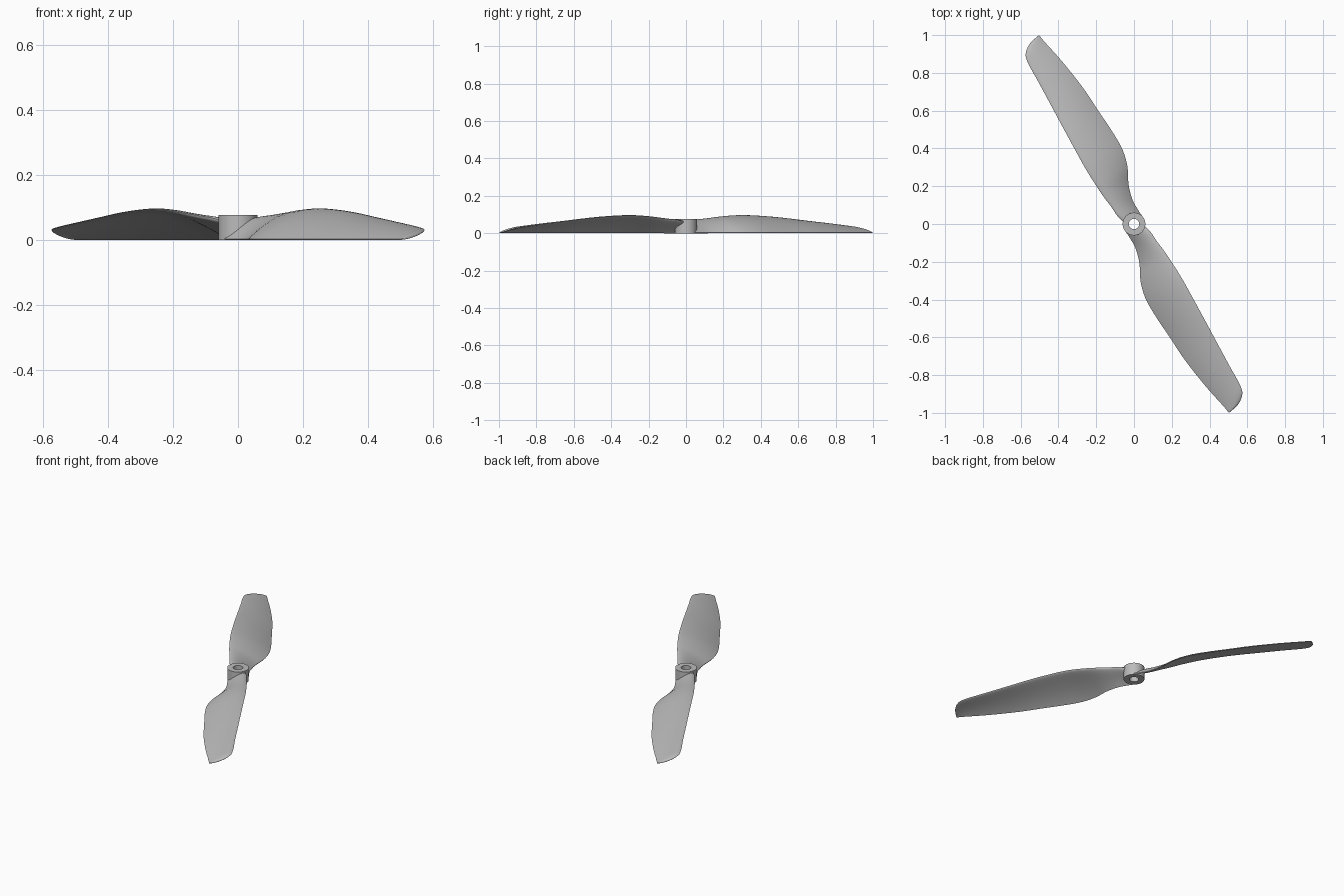
import bpy, bmesh, math
from mathutils import Vector, Matrix

if "Cube" in bpy.data.objects:
    bpy.data.objects.remove(bpy.data.objects["Cube"], do_unlink=True)

grey = bpy.data.materials.new("plain grey")
grey.use_nodes = True
colour = (0.5, 0.5, 0.5, 1)
grey.diffuse_color = colour
grey.node_tree.nodes["Principled BSDF"].inputs["Base Color"].default_value = colour

HUB_RADIUS, HOLE_RADIUS, HUB_HEIGHT = 0.06, 0.027, 0.077
HALF = 12    # points along each side of the blade section
STEPS = 4    # rings between neighbouring stations

# Blade stations: trailing edge x, y, then leading edge x, y, z
STATIONS = [
    (-0.04, -0.045, 0.058, -0.012, 0.068),
    (-0.02, -0.075, 0.09, -0.045, 0.075),
    (0.01, -0.13, 0.12, -0.09, 0.08),
    (0.03, -0.21, 0.165, -0.15, 0.088),
    (0.035, -0.3, 0.205, -0.21, 0.095),
    (0.06, -0.39, 0.255, -0.29, 0.1),
    (0.11, -0.48, 0.305, -0.38, 0.097),
    (0.19, -0.6, 0.365, -0.49, 0.088),
    (0.27, -0.72, 0.435, -0.62, 0.072),
    (0.36, -0.835, 0.505, -0.75, 0.056),
    (0.42, -0.905, 0.555, -0.84, 0.044),
    (0.47, -0.96, 0.574, -0.895, 0.036),
    (0.495, -0.99, 0.555, -0.95, 0.022),
    (0.503, -0.999, 0.515, -0.99, 0.008),
]


def finish(bm, name):
    bmesh.ops.recalc_face_normals(bm, faces=bm.faces)
    mesh = bpy.data.meshes.new(name)
    bm.to_mesh(mesh)
    bm.free()
    mesh.materials.append(grey)
    obj = bpy.data.objects.new(name, mesh)
    bpy.context.collection.objects.link(obj)
    bpy.ops.object.select_all(action="DESELECT")
    obj.select_set(True)
    bpy.context.view_layer.objects.active = obj
    bpy.ops.object.shade_smooth_by_angle(angle=math.radians(40))
    return obj


def bridge(bm, a, b):
    for i in range(len(a)):
        j = (i + 1) % len(a)
        bm.faces.new((a[i], a[j], b[j], b[i]))


def spline(t):
    """Smooth values between stations (Catmull-Rom)."""
    last = len(STATIONS) - 1
    i = min(int(t), last - 1)
    f = t - i
    p, q, r, s = (STATIONS[max(0, min(last, k))] for k in range(i - 1, i + 3))
    return [b + 0.5 * f * (c - a + f * (2 * a - 5 * b + 4 * c - d + f * (3 * (b - c) + d - a)))
            for a, b, c, d in zip(p, q, r, s)]


def section(t):
    """Cambered section with a round leading edge and a thin trailing edge."""
    tx, ty, lx, ly, lz = spline(t)
    trail = Vector((tx, ty, 0.002))
    lead = Vector((lx, ly, max(0.003, lz - 0.005)))
    chord = trail - lead
    size = chord.length
    level = Vector((chord.x, chord.y, 0)).normalized()
    normal = Vector((-level.x * chord.z, -level.y * chord.z,
                     chord.dot(level))).normalized()
    thick = min(0.024 - 0.016 * t / (len(STATIONS) - 1), 0.18 * size)

    def point(u, side):
        half = thick * (1.48 * math.sqrt(u) - 0.63 * u - 1.76 * u**2 + 1.42 * u**3 - 0.45 * u**4)
        camber = 0.2 * size * u * (1 - u)
        return lead + chord * u + normal * (camber + side * (half + 0.001 * u))

    us = [(1 - math.cos(math.pi * k / HALF)) / 2 for k in range(HALF + 1)]
    pts = [point(u, 1) for u in reversed(us)] + [point(u, -1) for u in us[1:]]
    for p in pts:
        p.z = max(0, p.z)
    return pts


def blade(name, turn):
    bm = bmesh.new()
    count = (len(STATIONS) - 1) * STEPS
    rings = [[bm.verts.new(p) for p in section(k / STEPS)] for k in range(count + 1)]
    for a, b in zip(rings, rings[1:]):
        bridge(bm, a, b)
    bm.faces.new(rings[0])
    bm.faces.new(rings[-1])
    bmesh.ops.rotate(bm, verts=bm.verts, matrix=Matrix.Rotation(turn, 3, "Z"))
    return finish(bm, name)


# Two blades, half a turn apart
blade("front_blade", 0)
blade("back_blade", math.pi)

# Hub with a through hole
bm = bmesh.new()
SIDES = 64
rings = []
for radius, z in ((HUB_RADIUS, 0), (HUB_RADIUS, HUB_HEIGHT),
                  (HOLE_RADIUS, HUB_HEIGHT), (HOLE_RADIUS, 0)):
    rings.append([bm.verts.new((radius * math.cos(a), radius * math.sin(a), z))
                  for a in (math.tau * k / SIDES for k in range(SIDES))])
for k in range(4):
    bridge(bm, rings[k], rings[(k + 1) % 4])
finish(bm, "hub")
